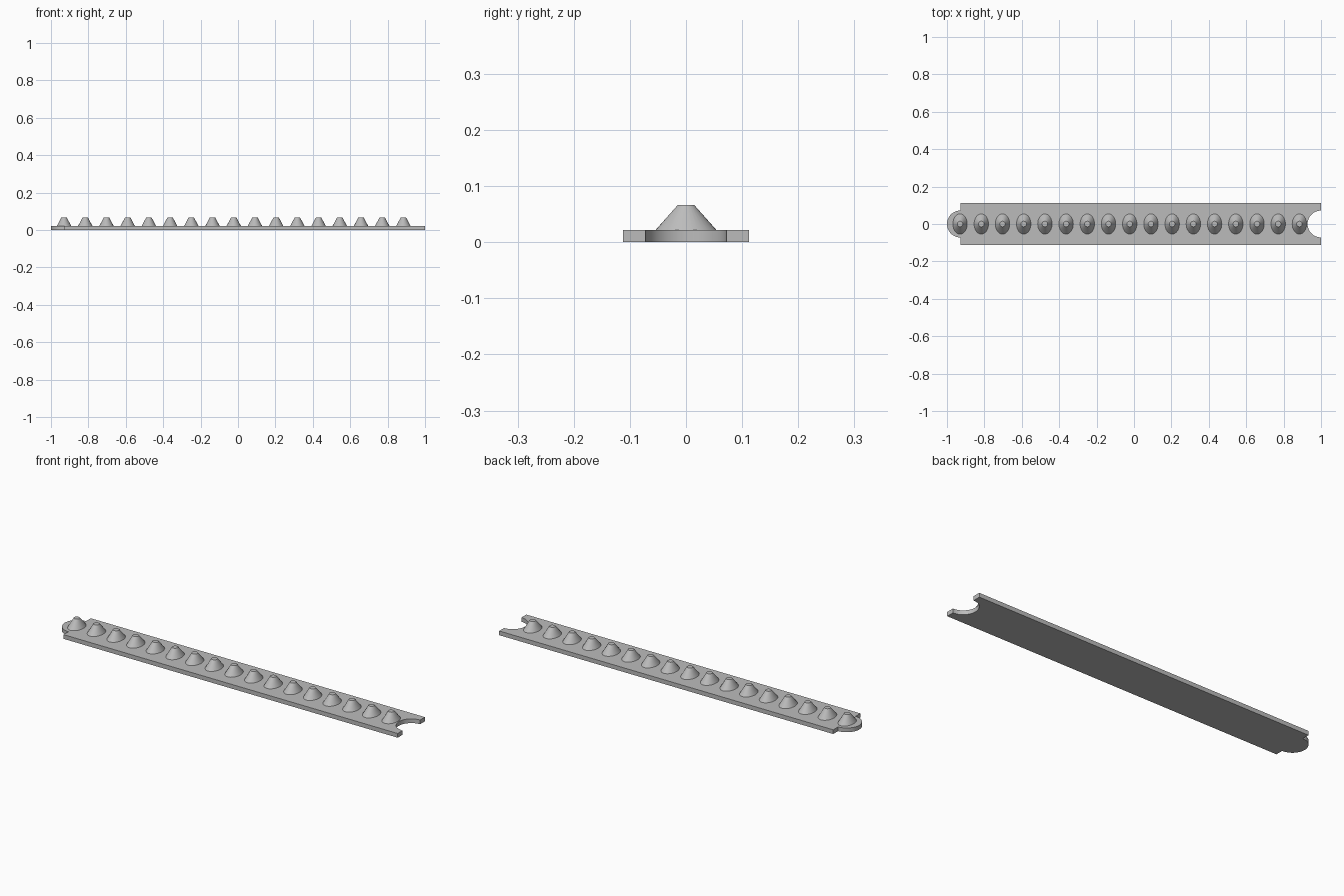
import bpy, bmesh
from math import sin, cos, pi

cube = bpy.data.objects.get("Cube")
if cube:
    bpy.data.objects.remove(cube, do_unlink=True)

grey = bpy.data.materials.new("plain grey")
grey.use_nodes = True
colour = (0.5, 0.5, 0.5, 1)
grey.diffuse_color = colour
grey.node_tree.nodes["Principled BSDF"].inputs["Base Color"].default_value = colour

THICK, HALF_W, TOP = 0.022, 0.112, 0.066
LEFT_X, RIGHT_X, R = -0.928, 1.0, 0.072


def finish(name, bm):
    bmesh.ops.recalc_face_normals(bm, faces=bm.faces)
    mesh = bpy.data.meshes.new(name)
    bm.to_mesh(mesh)
    bm.free()
    mesh.materials.append(grey)
    obj = bpy.data.objects.new(name, mesh)
    bpy.context.collection.objects.link(obj)
    bpy.ops.object.select_all(action="DESELECT")
    obj.select_set(True)
    bpy.context.view_layer.objects.active = obj
    bpy.ops.object.shade_smooth_by_angle(angle=pi / 6)
    return obj


def half_round(x, turn):
    """Half circle bulging towards -x, listed from +y to -y or back."""
    angles = [pi / 2 + pi * i / 24 for i in range(25)]
    return [(x + R * cos(a), R * sin(a)) for a in angles[::turn]]


# Flat strip with a round tab at one end and a matching notch at the other
outline = [(RIGHT_X, HALF_W), (LEFT_X, HALF_W)]
outline += half_round(LEFT_X, 1)
outline += [(LEFT_X, -HALF_W), (RIGHT_X, -HALF_W)]
outline += half_round(RIGHT_X, -1)
bm = bmesh.new()
base = bm.faces.new([bm.verts.new((x, y, 0)) for x, y in outline])
side = bmesh.ops.extrude_face_region(bm, geom=[base])["geom"]
bmesh.ops.translate(bm, vec=(0, 0, THICK),
                    verts=[v for v in side if isinstance(v, bmesh.types.BMVert)])
finish("strip", bm)


# Oval tapered stud with a small round flat top
def ring(bm, rx, ry, z, n=32):
    return [bm.verts.new((rx * cos(2 * pi * i / n), ry * sin(2 * pi * i / n), z))
            for i in range(n)]


bm = bmesh.new()
low = ring(bm, 0.039, 0.055, THICK - 0.001)
high = ring(bm, 0.015, 0.015, TOP)
for i in range(len(low)):
    j = (i + 1) % len(low)
    bm.faces.new((low[i], low[j], high[j], high[i]))
bm.faces.new(high)
bm.faces.new(low[::-1])
stud = finish("stud_1", bm)

# Row of studs sharing one mesh
COUNT, FIRST, STEP = 17, -0.93, 0.1134
stud.location.x = FIRST
for k in range(1, COUNT):
    copy = bpy.data.objects.new(f"stud_{k + 1}", stud.data)
    copy.location.x = FIRST + k * STEP
    bpy.context.collection.objects.link(copy)
